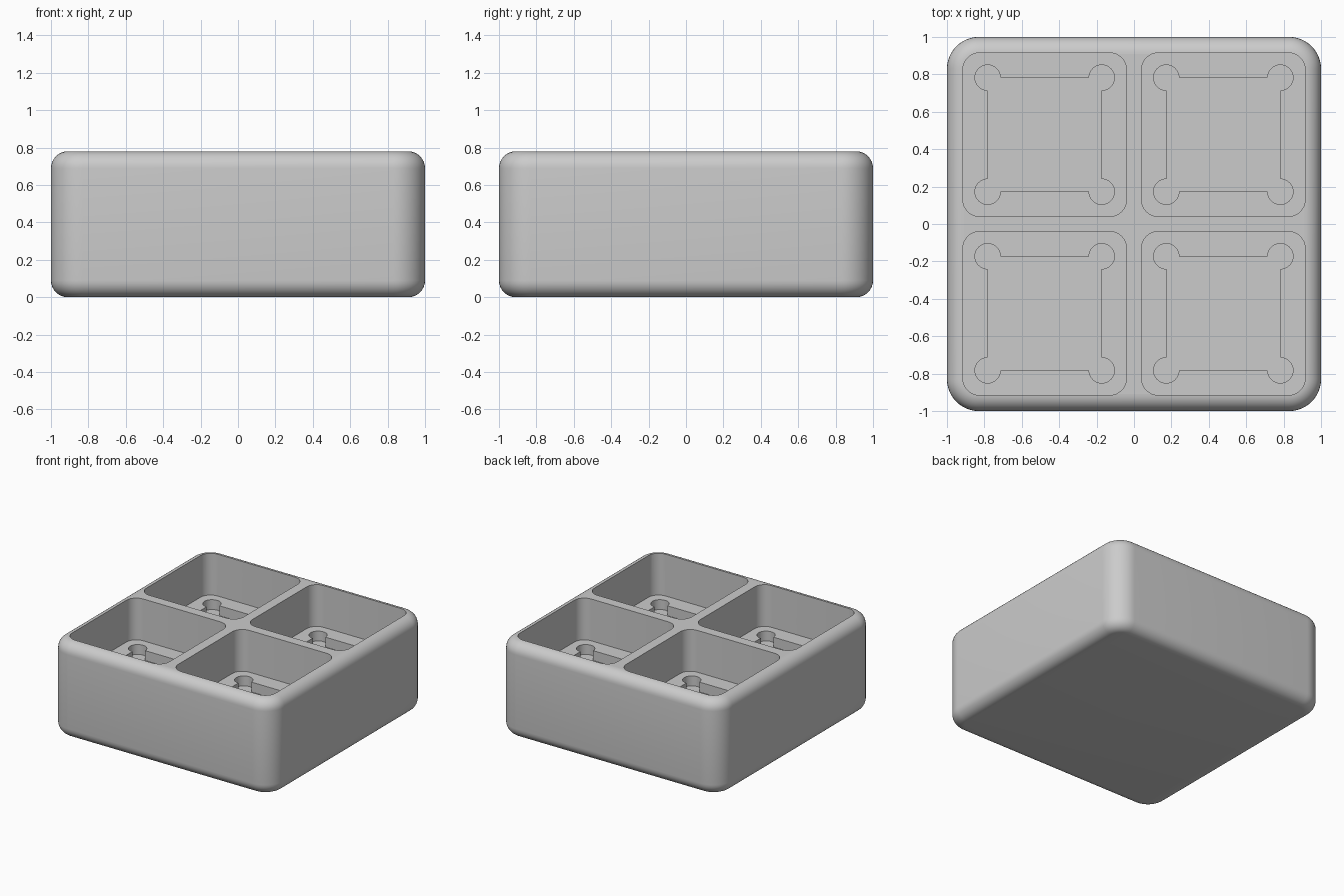
import bpy
import bmesh
from math import radians, sin, cos

if "Cube" in bpy.data.objects:
    bpy.data.objects.remove(bpy.data.objects["Cube"], do_unlink=True)

HEIGHT = 0.78
POCKET_FLOOR = 0.44
RECESS_FLOOR = 0.36
PITCH = 0.4775  # pocket centre distance from the middle


def corner_outline(centre, radius, start, sweep, steps):
    """Square outline with a circular arc at each corner, counter-clockwise."""
    points = []
    for k, (sx, sy) in enumerate([(1, 1), (-1, 1), (-1, -1), (1, -1)]):
        for i in range(steps + 1):
            a = radians(start + 90 * k + sweep * i / steps)
            points.append((sx * centre + radius * cos(a), sy * centre + radius * sin(a)))
    return points


def add_prism(bm, outline, x, y, z0, z1):
    base = bm.faces.new([bm.verts.new((x + px, y + py, z0)) for px, py in outline])
    result = bmesh.ops.extrude_face_region(bm, geom=[base], use_keep_orig=True)
    top = [v for v in result["geom"] if isinstance(v, bmesh.types.BMVert)]
    bmesh.ops.translate(bm, verts=top, vec=(0, 0, z1 - z0))


def make_object(name, bm):
    bmesh.ops.recalc_face_normals(bm, faces=bm.faces)
    mesh = bpy.data.meshes.new(name)
    bm.to_mesh(mesh)
    bm.free()
    obj = bpy.data.objects.new(name, mesh)
    bpy.context.collection.objects.link(obj)
    return obj


def cut_four(body, name, outline, z0, z1):
    """Cut the same outline into each quarter of the body."""
    bm = bmesh.new()
    for x in (-PITCH, PITCH):
        for y in (-PITCH, PITCH):
            add_prism(bm, outline, x, y, z0, z1)
    cutter = make_object(name, bm)
    cutter.hide_render = True
    mod = body.modifiers.new(name, "BOOLEAN")
    mod.operation = "DIFFERENCE"
    mod.solver = "EXACT"
    mod.object = cutter
    bpy.ops.object.modifier_apply(modifier=mod.name)
    bpy.data.objects.remove(cutter, do_unlink=True)


# Rounded outer block
bm = bmesh.new()
add_prism(bm, corner_outline(0.83, 0.17, 0, 90, 12), 0, 0, 0, HEIGHT)
bmesh.ops.recalc_face_normals(bm, faces=bm.faces)
rims = [e for e in bm.edges if abs(e.verts[0].co.z - e.verts[1].co.z) < 0.001]
bmesh.ops.bevel(bm, geom=rims, offset=0.09, segments=8, profile=0.5, affect="EDGES")
tray = make_object("four_pocket_tray", bm)
bpy.ops.object.select_all(action="DESELECT")
tray.select_set(True)
bpy.context.view_layer.objects.active = tray

# Rounded pockets, then square recesses with round corner reliefs
cut_four(tray, "pocket_cutter", corner_outline(0.3475, 0.09, 0, 90, 8), POCKET_FLOOR, 1)
cut_four(tray, "recess_cutter", corner_outline(0.305, 0.068, -90, 270, 24), RECESS_FLOOR, 0.6)

# Grey finish
grey = bpy.data.materials.new("grey")
grey.use_nodes = True
colour = (0.6, 0.6, 0.6, 1)
grey.diffuse_color = colour
grey.node_tree.nodes["Principled BSDF"].inputs["Base Color"].default_value = colour
tray.data.materials.clear()
tray.data.materials.append(grey)
bpy.ops.object.shade_smooth_by_angle(angle=radians(30))
